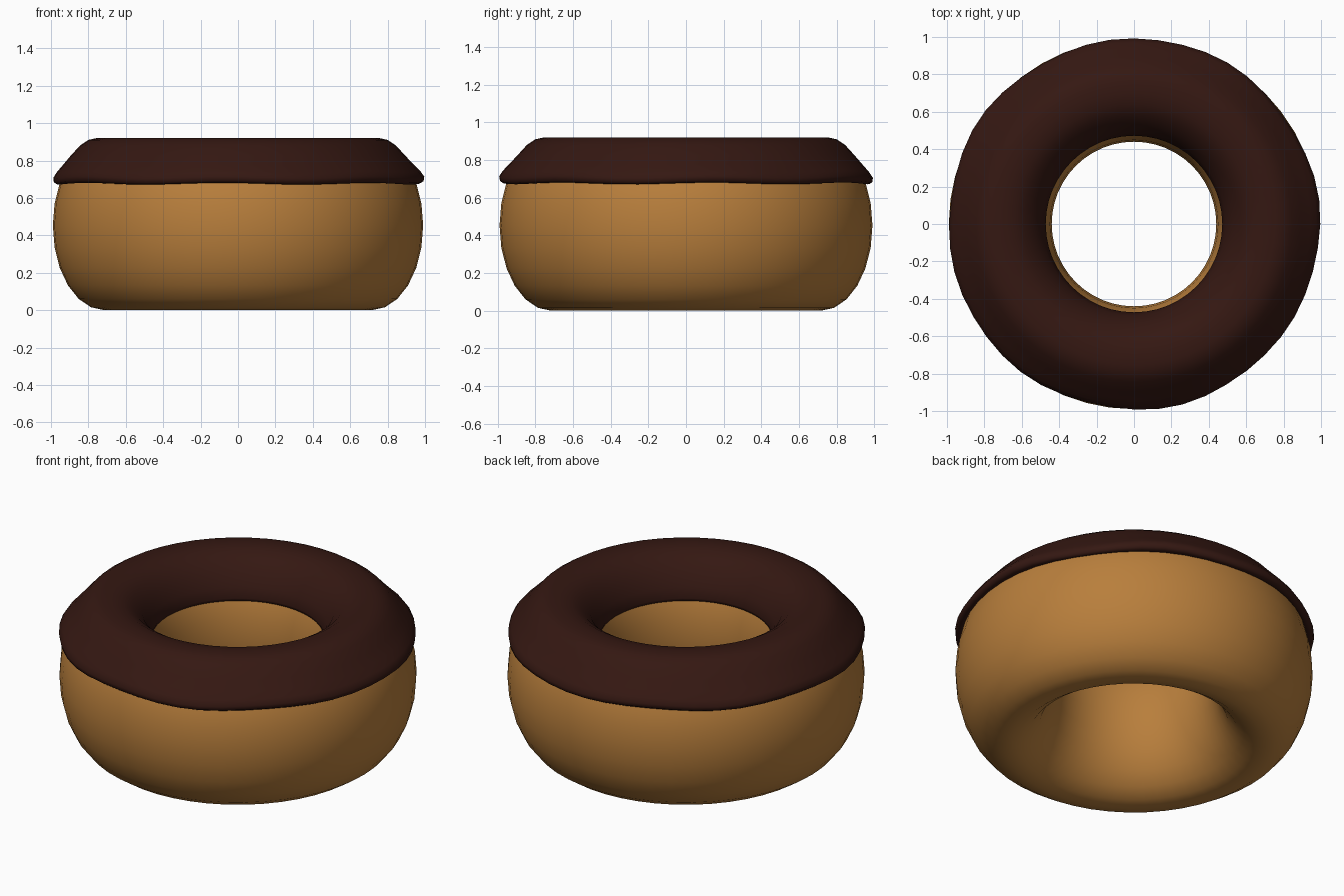
import bpy, bmesh, math

if "Cube" in bpy.data.objects:
    bpy.data.objects.remove(bpy.data.objects["Cube"])


def material(name, color):
    m = bpy.data.materials.new(name)
    m.diffuse_color = (*color, 1)
    m.use_nodes = True
    m.node_tree.nodes["Principled BSDF"].inputs["Base Color"].default_value = m.diffuse_color
    return m


def ring(name, profile, mat, segments=48, wobble=None):
    """Sweep a closed (radius, z) profile around the z axis."""
    bm = bmesh.new()
    rows = []
    for i in range(segments):
        a = 2 * math.pi * i / segments
        row = []
        for r, z in profile:
            if wobble:
                r, z = wobble(a, r, z)
            row.append(bm.verts.new((r * math.cos(a), r * math.sin(a), z)))
        rows.append(row)
    n = len(profile)
    for i in range(segments):
        p, q = rows[i], rows[(i + 1) % segments]
        for j in range(n):
            k = (j + 1) % n
            bm.faces.new((p[j], q[j], q[k], p[k]))
    bmesh.ops.recalc_face_normals(bm, faces=bm.faces)
    for f in bm.faces:
        f.smooth = True
    mesh = bpy.data.meshes.new(name)
    bm.to_mesh(mesh)
    bm.free()
    mesh.materials.append(mat)
    obj = bpy.data.objects.new(name, mesh)
    bpy.context.collection.objects.link(obj)
    return obj


# Dough: tall elliptical torus
MID, HALF_W, HALF_H = 0.715, 0.275, 0.453
dough = [(MID + HALF_W * math.cos(t), HALF_H * (1 + math.sin(t)))
         for t in (2 * math.pi * j / 24 for j in range(24))]
ring("dough", dough, material("dough", (0.48, 0.21, 0.045)))

# Icing: cap with a rolled outer lip and a thin inner edge
icing = [(0.945, 0.682), (0.972, 0.676), (0.988, 0.686), (0.992, 0.71),
         (0.972, 0.74), (0.94, 0.775), (0.895, 0.825), (0.845, 0.88),
         (0.80, 0.91), (0.755, 0.92), (0.70, 0.92), (0.64, 0.912),
         (0.585, 0.88), (0.53, 0.825), (0.49, 0.75), (0.472, 0.69),
         (0.476, 0.672), (0.49, 0.672),
         (0.53, 0.76), (0.60, 0.85), (0.715, 0.89), (0.83, 0.85),
         (0.90, 0.77)]


def drip(a, r, z):
    # Slightly uneven outer lip
    w = max(0, min(1, (r - 0.9) / 0.09))
    s = 0.5 * math.sin(5 * a + 1.5) + 0.5 * math.sin(8 * a)
    return r + 0.008 * w * s, z + 0.006 * w * math.sin(7 * a + 0.6)


ring("icing", icing, material("chocolate_icing", (0.035, 0.009, 0.006)),
     wobble=drip)
